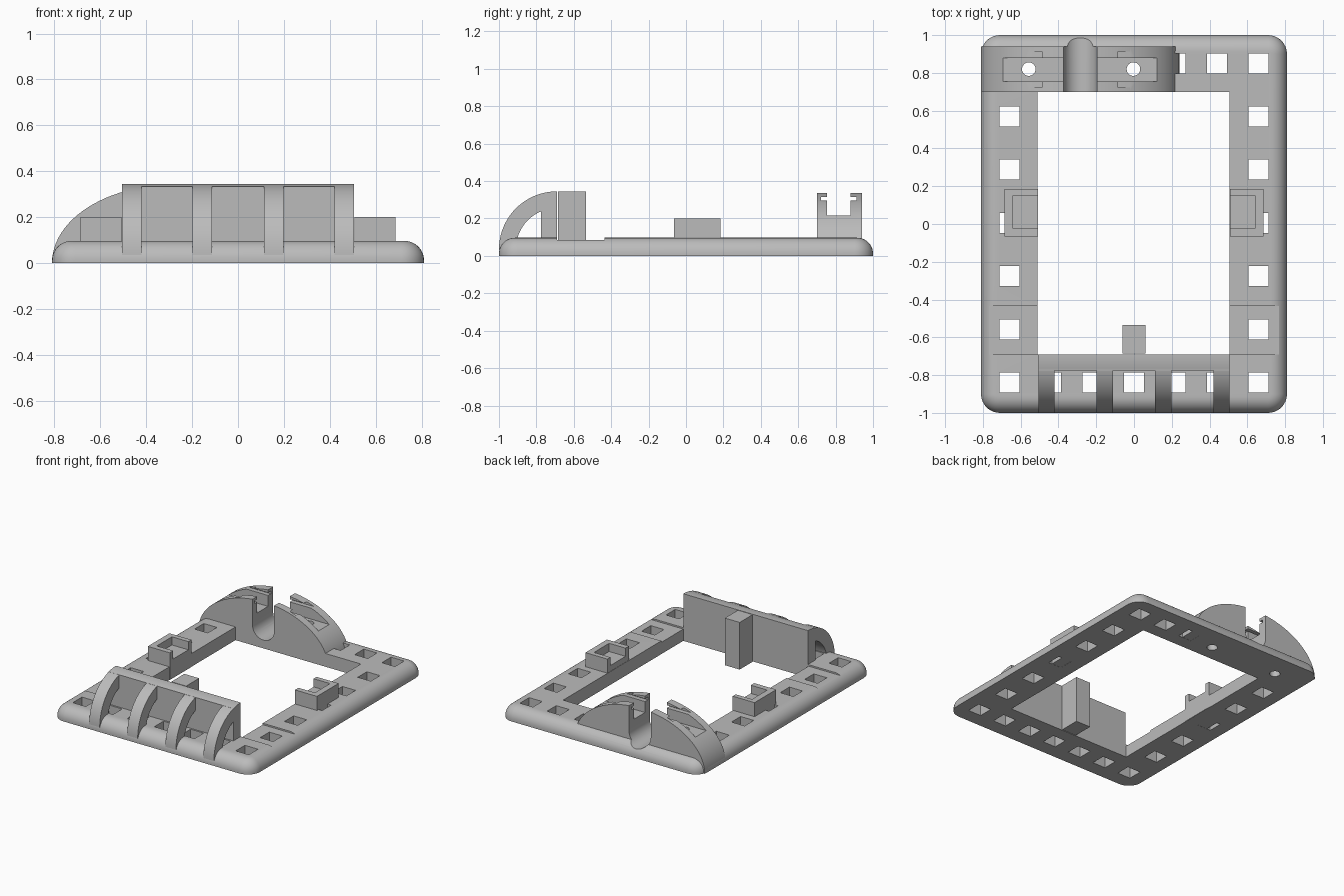
import bpy
import bmesh
from math import pi, cos, sin

if "Cube" in bpy.data.objects:
    bpy.data.objects.remove(bpy.data.objects["Cube"], do_unlink=True)

grey = bpy.data.materials.new("light_grey")
grey.use_nodes = True
COLOUR = (0.5, 0.5, 0.5, 1)
grey.diffuse_color = COLOUR
grey.node_tree.nodes["Principled BSDF"].inputs["Base Color"].default_value = COLOUR


def finish(name, bm):
    bmesh.ops.recalc_face_normals(bm, faces=bm.faces)
    mesh = bpy.data.meshes.new(name)
    bm.to_mesh(mesh)
    bm.free()
    mesh.materials.append(grey)
    obj = bpy.data.objects.new(name, mesh)
    bpy.context.collection.objects.link(obj)
    return obj


def loft(name, rings):
    bm = bmesh.new()
    loops = [[bm.verts.new(p) for p in ring] for ring in rings]
    n = len(loops[0])
    for a, b in zip(loops, loops[1:]):
        for i in range(n):
            j = (i + 1) % n
            bm.faces.new((a[i], a[j], b[j], b[i]))
    bm.faces.new(loops[0][::-1])
    bm.faces.new(loops[-1])
    return finish(name, bm)


def box(name, x, y, z):
    return loft(name, [[(x[0], y[0], h), (x[1], y[0], h), (x[1], y[1], h), (x[0], y[1], h)]
                       for h in z])


def along_x(name, profile, x):
    return loft(name, [[(v, a, b) for a, b in profile] for v in x])


def along_y(name, profile, y):
    return loft(name, [[(a, v, b) for a, b in profile] for v in y])


def arc(cx, cy, rx, ry, start, end, steps):
    return [(cx + rx * cos(start + (end - start) * i / steps),
             cy + ry * sin(start + (end - start) * i / steps)) for i in range(steps + 1)]


def carve(obj, cutter):
    mod = obj.modifiers.new("cut", 'BOOLEAN')
    mod.operation = 'DIFFERENCE'
    mod.solver = 'EXACT'
    mod.object = cutter
    graph = bpy.context.evaluated_depsgraph_get()
    mesh = bpy.data.meshes.new_from_object(obj.evaluated_get(graph))
    obj.modifiers.clear()
    obj.data = mesh


def drop(cutter):
    bpy.data.objects.remove(cutter, do_unlink=True)


def carve_box(obj, x, y, z):
    cutter = box("cutter", x, y, z)
    carve(obj, cutter)
    drop(cutter)


# Base frame with rounded corners and a rounded upper rim
HEIGHT, ROUND, CORNER = 0.097, 0.085, 0.1


def rounded_ring(inset, z):
    hx, hy, r = 0.81 - inset, 1 - inset, CORNER - inset
    pts = []
    for k, (sx, sy) in enumerate([(1, 1), (-1, 1), (-1, -1), (1, -1)]):
        pts += arc(sx * (hx - r), sy * (hy - r), r, r, k * pi / 2, (k + 1) * pi / 2, 8)
    return [(x, y, z) for x, y in pts]


rings = [rounded_ring(0, 0)]
for i in range(11):
    t = i / 10 * pi / 2
    rings.append(rounded_ring(ROUND * (1 - cos(t)), HEIGHT - ROUND + ROUND * sin(t)))
frame = loft("base_frame", rings)
carve_box(frame, (-0.51, 0.505), (-0.69, 0.70), (-1, 1))

# Shallow steps in the side rails
for s in (-1, 1):
    carve_box(frame, sorted((s * 0.4, s * 0.9)), (-0.69, -0.435), (0.086, 0.3))

# Square holes around the frame
spots = [(s * 0.66, 0.57 - 0.282 * i) for s in (-1, 1) for i in range(5)]
spots += [(0.22 * i, -0.84) for i in range(-3, 4)]
spots += [(0.22 * i, 0.85) for i in (1, 2, 3)]
H = 0.053
for x, y in spots:
    carve_box(frame, (x - H, x + H), (y - H, y + H), (-1, 1))

# Front wall with a curved top, its four hollow ribs and the rear post
CY, CZ, OUT, INN = -0.69, 0.035, 0.31, 0.22
wall_top = [p for p in arc(CY, CZ, OUT, OUT, pi / 2, pi, 64) if p[0] > -0.775]
wall = [(CY, 0.002)] + wall_top + [(-0.775, wall_top[-1][1]), (-0.775, 0.002)]
along_x("front_wall", wall, (-0.505, 0.505))
rib = arc(CY, CZ, OUT, OUT, pi / 2, pi, 24) + arc(CY, CZ, INN, INN, pi, pi / 2, 24)
for name, x in (("outer_right", -0.4625), ("inner_right", -0.155),
                ("inner_left", 0.155), ("outer_left", 0.4625)):
    along_x("front_rib_" + name, rib, (x - 0.0425, x + 0.0425))
box("rear_post", (-0.06, 0.06), (-0.535, -0.685), (0, 0.345))

# Side blocks, each with a pocket open towards the middle
for side, s in (("right", -1), ("left", 1)):
    block = box("side_block_" + side, sorted((s * 0.507, s * 0.685)), (-0.065, 0.185),
                (0.001, 0.2))
    carve_box(block, sorted((s * 0.4, s * 0.64)), (-0.025, 0.15), (0.14, 0.5))

# Arched saddle at the back
MID = -0.285
saddle = along_y("saddle", arc(MID, 0.001, 0.525, 0.34, 0, pi, 48), (0.70, 0.94))
carve_box(saddle, (-1, 1), (0.755, 0.88), (0.215, 1))
carve_box(saddle, (-1, 1), (0.722, 0.912), (0.295, 0.315))

# Round-bottomed channel across the saddle and frame
channel = along_y("cutter", [(MID + 0.088, 0.6)] + arc(MID, 0.148, 0.088, 0.088, 0, -pi, 20)
                  + [(MID - 0.088, 0.6)], (0.6, 1.1))
# Two round bolt holes
bolts = [loft("cutter", [[(x, y, z) for x, y in arc(cx, 0.82, 0.036, 0.036, 0, 2 * pi, 24)[:-1]]
                         for z in (-1, 1)]) for cx in (-0.557, -0.003)]
for cutter in [channel] + bolts:
    carve(frame, cutter)
    carve(saddle, cutter)
    drop(cutter)

# Smooth the curves, keep the edges sharp
bpy.ops.object.select_all(action='DESELECT')
for obj in bpy.context.collection.objects:
    if obj.type == 'MESH' and obj.data.materials and obj.data.materials[0] == grey:
        obj.select_set(True)
        bpy.context.view_layer.objects.active = obj
bpy.ops.object.shade_smooth_by_angle(angle=0.5)
